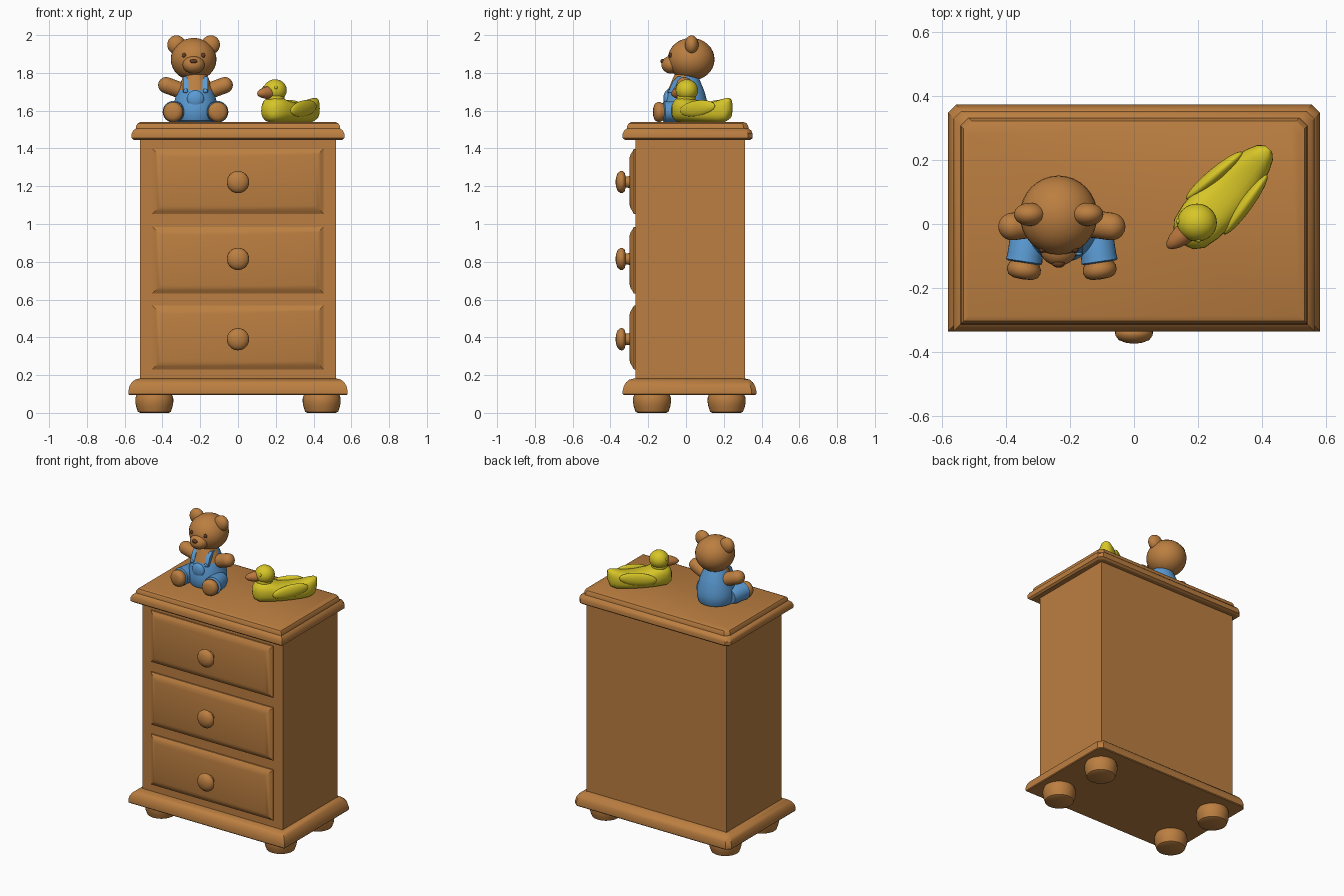
import bpy, bmesh, math
from mathutils import Vector, Matrix

if "Cube" in bpy.data.objects:
    bpy.data.objects.remove(bpy.data.objects["Cube"])


def material(name, rgb):
    m = bpy.data.materials.new(name)
    m.diffuse_color = (*rgb, 1)
    m.use_nodes = True
    m.node_tree.nodes["Principled BSDF"].inputs["Base Color"].default_value = m.diffuse_color
    return m


WOOD = material("warm brown", (0.50, 0.21, 0.052))
BLUE = material("dungaree blue", (0.105, 0.33, 0.66))
YELLOW = material("duck yellow", (0.68, 0.56, 0.02))
DARK = material("dark brown", (0.13, 0.045, 0.015))
BEAK = material("beak brown", (0.50, 0.19, 0.05))


def finish(name, bm, mat, matrix=Matrix(), angle=40):
    bmesh.ops.recalc_face_normals(bm, faces=bm.faces)
    me = bpy.data.meshes.new(name)
    bm.to_mesh(me)
    bm.free()
    me.transform(matrix)
    me.materials.append(mat)
    ob = bpy.data.objects.new(name, me)
    bpy.context.collection.objects.link(ob)
    bpy.ops.object.select_all(action='DESELECT')
    ob.select_set(True)
    bpy.context.view_layer.objects.active = ob
    bpy.ops.object.shade_smooth_by_angle(angle=math.radians(angle))
    return ob


def skin(name, rings, mat, matrix=Matrix(), angle=40):
    """Join equal rings of points into a capped solid."""
    bm = bmesh.new()
    loops = [[bm.verts.new(p) for p in r] for r in rings]
    n = len(loops[0])
    for a, b in zip(loops, loops[1:]):
        for i in range(n):
            j = (i + 1) % n
            bm.faces.new((a[i], a[j], b[j], b[i]))
    bm.faces.new(loops[0])
    bm.faces.new(loops[-1])
    return finish(name, bm, mat, matrix, angle)


def moulded(name, x, y0, y1, profile, mat, chamfer=0.0, matrix=Matrix()):
    """Rectangular slab whose edge follows (inset, height)."""
    rings = []
    for d, z in profile:
        a, f, b, c = x - d, y0 + d, y1 - d, chamfer
        if c:
            r = [(-a, f), (a, f), (a, b - c), (a - c, b), (c - a, b), (-a, b - c)]
        else:
            r = [(-a, f), (a, f), (a, b), (-a, b)]
        rings.append([(px, py, z) for px, py in r])
    return skin(name, rings, mat, matrix, 30)


def lathe(name, profile, mat, loc, axis=(0, 0, 1), n=32, angle=40):
    """Turned solid from (radius, height) along an axis."""
    rings = [[(r * math.cos(2 * math.pi * i / n), r * math.sin(2 * math.pi * i / n), h)
              for i in range(n)] for r, h in profile]
    m = Matrix.Translation(loc) @ Vector(axis).to_track_quat('Z', 'Y').to_matrix().to_4x4()
    return skin(name, rings, mat, m, angle)


def ball(name, loc, radii, mat, turn=Matrix(), n=32):
    bm = bmesh.new()
    bmesh.ops.create_uvsphere(bm, u_segments=n, v_segments=n // 2, radius=1)
    m = Matrix.Translation(loc) @ turn @ Matrix.Diagonal((*radii, 1))
    return finish(name, bm, mat, m, 60)


def capsule(name, a, b, r, mat):
    a, b = Vector(a), Vector(b)
    length = (b - a).length
    arc = [math.radians(t) for t in range(5, 91, 17)]
    prof = [(r * math.sin(t), -r * math.cos(t)) for t in arc]
    prof += [(r * math.sin(t), length + r * math.cos(t)) for t in reversed(arc)]
    return lathe(name, prof, mat, a, b - a, 24, 60)


# Cabinet: carcass, moulded top and base
moulded("carcass", 0.52, -0.268, 0.312, [(0, 0.15), (0, 1.47)], WOOD)
moulded("top_slab", 0.563, -0.335, 0.353,
        [(0.012, 1.445), (0, 1.455), (0, 1.478), (0.008, 1.495), (0.022, 1.506), (0.024, 1.52),
         (0.032, 1.533), (0.048, 1.54)], WOOD, 0.025)
moulded("base_moulding", 0.58, -0.335, 0.372,
        [(0.004, 0.095), (0, 0.10), (0, 0.118), (0.006, 0.143), (0.018, 0.162),
         (0.035, 0.176), (0.058, 0.182)], WOOD, 0.025)

# Bun feet
for x in (-0.443, 0.443):
    for y in (-0.18, 0.215):
        lathe("bun_foot", [(0.075, 0), (0.087, 0.006), (0.097, 0.035), (0.101, 0.06),
                           (0.1, 0.08), (0.09, 0.105)], WOOD, (x, y, 0))

# Drawer fronts and knobs, built flat and tipped to face forward
TIP = Matrix.Rotation(math.pi / 2, 4, 'X')
for z0, z1, zk in ((0.23, 0.568, 0.39), (0.632, 0.985, 0.815), (1.053, 1.398, 1.222)):
    moulded("drawer_front", 0.453, z0, z1,
            [(0, 0.25), (0, 0.276), (0.015, 0.284), (0.03, 0.294), (0.045, 0.298)],
            WOOD, matrix=TIP)
    lathe("drawer_knob", [(0.034, 0), (0.03, 0.015), (0.03, 0.028), (0.05, 0.033),
                          (0.059, 0.044), (0.058, 0.056), (0.047, 0.07), (0.026, 0.078),
                          (0.005, 0.081)],
          WOOD, (0, -0.292, zk), (0, -1, 0), angle=50)

# Toy bear: torso, with bare chest coloured by height and direction
BX = -0.225
torso = lathe("bear_torso", [(0.09, 1.54), (0.108, 1.548), (0.118, 1.575), (0.119, 1.61),
                             (0.113, 1.645), (0.104, 1.68), (0.095, 1.71), (0.082, 1.74),
                             (0.07, 1.77), (0.055, 1.80)], BLUE, (BX, 0, 0), n=48)
torso.data.materials.append(WOOD)
for p in torso.data.polygons:
    if p.center.z > 1.71 and p.normal.y < -0.05:
        p.material_index = 1
ball("belly_pocket", (BX, -0.10, 1.662), (0.045, 0.02, 0.045), BLUE)

# Bear head, muzzle and nose
HX = -0.235
ball("bear_head", (HX, 0.027, 1.872), (0.121, 0.124, 0.113), WOOD)
ball("bear_muzzle", (HX, -0.078, 1.843), (0.058, 0.052, 0.047), WOOD)
ball("bear_nose", (HX, -0.124, 1.862), (0.02, 0.012, 0.012), DARK, n=16)

# Bear paired parts
for s in (-1, 1):
    ball("bear_ear", (HX + s * 0.09, 0.03, 1.948), (0.049, 0.036, 0.051), WOOD,
         Matrix.Rotation(s * 0.4, 4, 'Y'))
    ball("bear_eye", (HX + s * 0.05, -0.081, 1.893), (0.012, 0.009, 0.013), DARK, n=16)
    capsule("bear_arm", (BX + s * 0.06, 0.005, 1.70), (BX + s * 0.155, -0.008, 1.735), 0.043, WOOD)
    leg = Vector((s * 0.15, -1, 0)).normalized()
    lathe("trouser_leg", [(0.045, 0), (0.055, 0.03), (0.055, 0.10), (0.057, 0.118),
                          (0.05, 0.122)], BLUE, (BX + s * 0.10, 0.0, 1.594), leg)
    lathe("bear_foot", [(0.043, 0), (0.046, 0.02), (0.052, 0.032), (0.053, 0.045),
                        (0.046, 0.06), (0.03, 0.068), (0.004, 0.07)],
          WOOD, (BX + s * 0.112, -0.103, 1.593), leg, angle=60)
    # Shoulder strap laid over the chest
    pts = [(-0.094, 1.695), (-0.083, 1.725), (-0.07, 1.755), (-0.045, 1.78)]
    skin("shoulder_strap",
         [[(BX + s * 0.052 + dx, y + dy, z) for dx, dy in
           ((-0.014, 0.03), (0.014, 0.03), (0.014, 0), (-0.014, 0))] for y, z in pts], BLUE)
    ball("strap_button", (BX + s * 0.052, -0.093, 1.705), (0.012, 0.006, 0.012), BLUE, n=16)

# Toy duck: lofted body along its own length, then turned on the top
DUCK = Matrix.Translation((0.275, 0.08, 0)) @ Matrix.Rotation(math.radians(47), 4, 'Z')
sections = [(-0.188, 0.012, 1.585, 1.615), (-0.178, 0.042, 1.555, 1.645),
            (-0.15, 0.065, 1.54, 1.668), (-0.10, 0.076, 1.537, 1.672),
            (-0.04, 0.08, 1.537, 1.652), (0.04, 0.076, 1.537, 1.642),
            (0.11, 0.064, 1.537, 1.648), (0.16, 0.05, 1.54, 1.662),
            (0.195, 0.034, 1.555, 1.668), (0.212, 0.015, 1.60, 1.66)]
rings = []
for x, w, lo, hi in sections:
    ring = []
    for i in range(28):
        t = 2 * math.pi * i / 28
        c, s = math.cos(t), math.sin(t)
        ring.append((x, w * math.copysign(abs(c) ** 0.8, c),
                     (lo + hi) / 2 + (hi - lo) / 2 * math.copysign(abs(s) ** 0.8, s)))
    rings.append(ring)
skin("duck_body", rings, YELLOW, DUCK, 60)
for s in (-1, 1):
    ball("duck_wing", DUCK @ Vector((0.035, s * 0.066, 1.612)), (0.115, 0.022, 0.042), YELLOW,
         Matrix.Rotation(math.radians(47 - s * 7), 4, 'Z') @ Matrix.Rotation(-0.12, 4, 'Y'))
    ball("duck_eye", DUCK @ Vector((-0.145, s * 0.042 + 0.008, 1.722)), (0.009, 0.009, 0.01),
         YELLOW, n=16)

# Duck head and beak
ball("duck_neck", DUCK @ Vector((-0.112, 0.004, 1.665)), (0.05, 0.05, 0.04), YELLOW)
ball("duck_head", DUCK @ Vector((-0.109, 0.006, 1.708)), (0.062, 0.059, 0.058), YELLOW)
lathe("duck_beak", [(0.034, 0), (0.031, 0.025), (0.024, 0.05), (0.015, 0.068), (0.004, 0.077)],
      BEAK, DUCK @ Vector((-0.152, 0.011, 1.696)),
      DUCK.to_3x3() @ Vector((-1, 0.12, -0.08)), angle=60)
